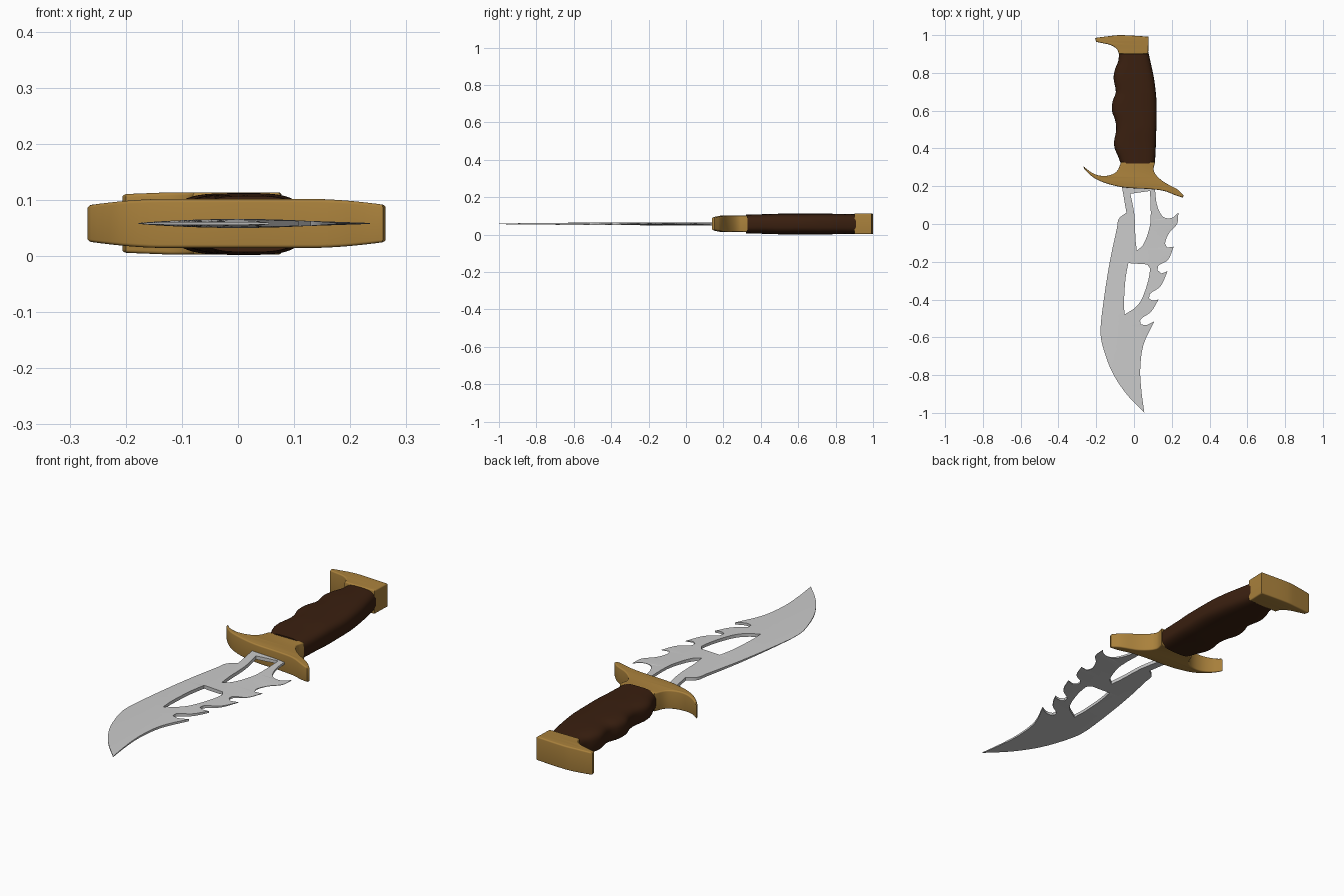
import bpy, bmesh, math
from mathutils import Vector

if "Cube" in bpy.data.objects:
    bpy.data.objects.remove(bpy.data.objects["Cube"])

MID = 0.058  # height of the central plane


def material(name, rgb):
    m = bpy.data.materials.new(name)
    m.diffuse_color = (*rgb, 1)
    m.use_nodes = True
    m.node_tree.nodes["Principled BSDF"].inputs["Base Color"].default_value = m.diffuse_color
    return m


steel = material("steel", (0.60, 0.60, 0.60))
brass = material("brass", (0.40, 0.22, 0.045))
wood = material("dark_wood", (0.042, 0.014, 0.005))


def smooth_outline(points, steps=4, corner=55):
    """Closed rounded outline that keeps sharp turns as corners."""
    pts = [Vector(p) for p in points]
    n = len(pts)
    sharp = []
    for i in range(n):
        a, b = pts[i] - pts[i - 1], pts[(i + 1) % n] - pts[i]
        sharp.append(math.degrees(a.angle(b)) > corner)
    out = []
    for i in range(n):
        p, q = pts[i], pts[(i + 1) % n]
        d, j = q - p, (i + 1) % n

        def tangent(k):
            if sharp[k]:
                return d
            t = pts[(k + 1) % n] - pts[k - 1]
            return t.normalized() * d.length
        t0, t1 = tangent(i), tangent(j)
        for s in range(steps):
            u = s / steps
            out.append(p * (2*u**3 - 3*u**2 + 1) + t0 * (u**3 - 2*u**2 + u)
                       + q * (3*u**2 - 2*u**3) + t1 * (u**3 - u**2))
    return out


def finish(name, bm, mat, angle=35):
    bmesh.ops.recalc_face_normals(bm, faces=bm.faces)
    me = bpy.data.meshes.new(name)
    bm.to_mesh(me)
    me.materials.clear()
    me.materials.append(mat)
    ob = bpy.data.objects.new(name, me)
    bpy.context.collection.objects.link(ob)
    bpy.ops.object.select_all(action='DESELECT')
    ob.select_set(True)
    bpy.context.view_layer.objects.active = ob
    bpy.ops.object.shade_smooth_by_angle(angle=math.radians(angle))
    return ob


def plate(name, outlines, half, mat, thickness, bevel=0.0, cuts=()):
    """Filled outline with holes, thickened, then shaped by thickness(x, y)."""
    cu = bpy.data.curves.new(name + "_profile", 'CURVE')
    cu.dimensions, cu.fill_mode = '2D', 'BOTH'
    cu.extrude, cu.bevel_depth, cu.offset = half - bevel, bevel, -bevel
    cu.bevel_resolution = 3
    for pts in outlines:
        sp = cu.splines.new('POLY')
        sp.points.add(len(pts) - 1)
        for cp, p in zip(sp.points, pts):
            cp.co = (p.x, p.y, 0, 1)
        sp.use_cyclic_u = True
    tmp = bpy.data.objects.new(name + "_profile", cu)
    bpy.context.collection.objects.link(tmp)
    dg = bpy.context.evaluated_depsgraph_get()
    me = bpy.data.meshes.new_from_object(tmp.evaluated_get(dg))
    bm = bmesh.new()
    bm.from_mesh(me)
    bpy.data.objects.remove(tmp)
    bpy.data.meshes.remove(me)
    bmesh.ops.remove_doubles(bm, verts=bm.verts, dist=1e-5)
    for co, no in cuts:
        bmesh.ops.bisect_plane(bm, geom=bm.verts[:] + bm.edges[:] + bm.faces[:],
                               plane_co=co, plane_no=no)
    for v in bm.verts:
        v.co.z = MID + v.co.z * thickness(v.co.x, v.co.y)
    return finish(name, bm, mat)


# Blade: curved edge on the left, hooked teeth on the right, two openings
blade = [(-.066, .21), (-.04, .06), (-.08, .028), (-.09, -.02), (-.13, -.21),
         (-.168, -.46), (-.177, -.58), (-.162, -.66), (-.115, -.785),
         (-.04, -.9), (.055, -1), (.04, -.89), (.033, -.77), (.05, -.64),
         (.108, -.515), (.065, -.535), (.035, -.53), (.035, -.505),
         (.09, -.465), (.13, -.4), (.1, -.405), (.08, -.395), (.085, -.37),
         (.14, -.33), (.178, -.25), (.145, -.262), (.125, -.245),
         (.13, -.22), (.18, -.19), (.21, -.12), (.175, -.125), (.165, -.1),
         (.188, -.045), (.228, 0), (.235, .06), (.2, .032), (.155, .038),
         (.125, .09), (.113, .16), (.113, .21)]
upper_hole = [(-.019, .16), (.085, .175), (.088, .02), (.072, -.055),
              (.045, -.115), (.015, -.14), (.008, -.08), (.002, .05)]
lower_hole = [(-.03, -.207), (.07, -.214), (.085, -.24), (.06, -.35),
              (.02, -.43), (-.05, -.48), (-.053, -.42), (-.045, -.29)]


def blade_thickness(x, y):
    tip = 1 if y > -.4 else 1 - (-.4 - y) / .6 * .75
    return max(.12, 1 - (x / .19) ** 2) * tip


plate("blade", [smooth_outline(o) for o in (blade, upper_hole, lower_hole)],
      .008, steel, blade_thickness,
      cuts=[((x, 0, 0), (1, 0, 0)) for x in (-.12, -.06, 0, .06, .12)]
      + [((0, y, 0), (0, 1, 0)) for y in (-.4, -.6, -.8)])

# Crossguard: S-shaped bar with thinner ends
guard = [(-.268, .305), (-.225, .273), (-.18, .256), (-.13, .258), (-.09, .28),
         (-.068, .328), (.112, .328), (.105, .28), (.15, .228), (.23, .183),
         (.263, .152), (.258, .14), (.225, .15), (.16, .175), (.08, .185),
         (-.05, .193), (-.14, .213), (-.21, .243), (-.262, .29)]


def guard_thickness(x, y):
    return 1 - .25 * max(0, (abs(x) - .14) / .125) ** 1.6


plate("crossguard", [smooth_outline(guard)], .0435, brass, guard_thickness,
      bevel=.006, cuts=[((x, 0, 0), (1, 0, 0))
                        for x in (-.24, -.2, -.16, .16, .2, .24)])

# Pommel: cap with a hooked beak
pommel = [(-.08, .9), (-.09, .925), (-.12, .946), (-.165, .957), (-.2, .964),
          (-.206, .985), (-.13, .995), (-.07, 1), (.078, .992), (.075, .9)]
plate("pommel", [smooth_outline(pommel)], .0555, brass,
      lambda x, y: 1 - .06 * max(0, (-x - .12) / .085), bevel=.006)

# Grip: lofted rounded sections with finger grooves on the left
grip = [(.32, -.07, .11, .05), (.36, -.085, .113, .051),
        (.40, -.102, .115, .052), (.44, -.105, .116, .053),
        (.5, -.094, .118, .055), (.55, -.1, .119, .055),
        (.6, -.117, .12, .055), (.65, -.113, .119, .055),
        (.7, -.096, .115, .055), (.77, -.108, .106, .055),
        (.82, -.1, .096, .054), (.86, -.084, .087, .053),
        (.91, -.078, .076, .052)]
bm = bmesh.new()
rings, N = [], 40


def spline(a, b, c, d, u):
    return b + .5*u*(c - a + u*(2*a - 5*b + 4*c - d + u*(3*(b - c) + d - a)))


sections = []
for i in range(len(grip) - 1):
    ks = [grip[max(0, min(len(grip) - 1, i + k))] for k in (-1, 0, 1, 2)]
    for s in range(3):
        sections.append([spline(*vals, s / 3) for vals in zip(*ks)])
sections.append(grip[-1])
for y, x0, x1, h in sections:
    ring = []
    for k in range(N):
        a = 2 * math.pi * k / N
        c, s = math.cos(a), math.sin(a)
        px = math.copysign(abs(c) ** .62, c)
        pz = math.copysign(abs(s) ** .62, s)
        ring.append(bm.verts.new(((x0 + x1) / 2 + px * (x1 - x0) / 2, y,
                                  MID - .001 + pz * h)))
    rings.append(ring)
for r, q in zip(rings, rings[1:]):
    for k in range(N):
        bm.faces.new((r[k], r[(k + 1) % N], q[(k + 1) % N], q[k]))
bm.faces.new(rings[0])
bm.faces.new(rings[-1])
finish("grip", bm, wood, 50)
